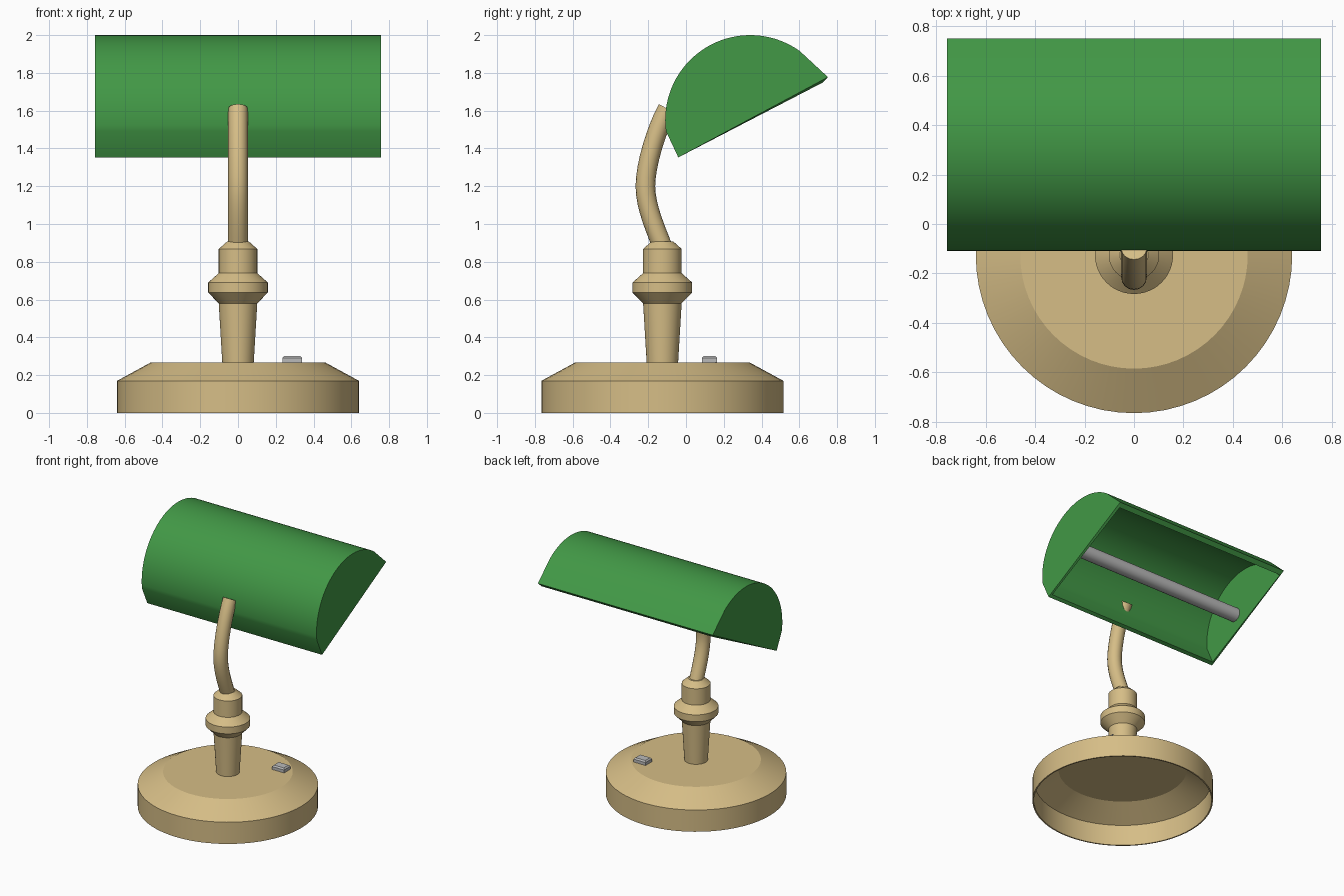
import bpy, bmesh, math
from mathutils import Vector

if "Cube" in bpy.data.objects:
    bpy.data.objects.remove(bpy.data.objects["Cube"])

BASE_Y = -0.125          # lamp axis


def material(name, rgb):
    m = bpy.data.materials.new(name)
    m.diffuse_color = (*rgb, 1)
    m.use_nodes = True
    m.node_tree.nodes["Principled BSDF"].inputs["Base Color"].default_value = m.diffuse_color
    return m


BRASS = material("pale brass", (0.67, 0.51, 0.24))
GREEN = material("green", (0.054, 0.314, 0.061))
GREY = material("light grey", (0.49, 0.49, 0.49))


def finish(name, bm, mat, angle=25):
    bmesh.ops.recalc_face_normals(bm, faces=bm.faces)
    me = bpy.data.meshes.new(name)
    bm.to_mesh(me)
    bm.free()
    ob = bpy.data.objects.new(name, me)
    bpy.context.collection.objects.link(ob)
    me.materials.append(mat)
    bpy.ops.object.select_all(action='DESELECT')
    bpy.context.view_layer.objects.active = ob
    ob.select_set(True)
    bpy.ops.object.shade_smooth_by_angle(angle=math.radians(angle))
    return ob


def lathe(name, profile, mat, n=64):
    """Revolve (radius, z) points around the lamp axis."""
    bm = bmesh.new()
    vs = [bm.verts.new((r, BASE_Y, z)) for r, z in profile]
    es = [bm.edges.new(p) for p in zip(vs, vs[1:])]
    bmesh.ops.spin(bm, geom=vs + es, cent=(0, BASE_Y, 0), axis=(0, 0, 1),
                   angle=math.tau, steps=n, use_duplicate=False)
    bmesh.ops.remove_doubles(bm, verts=bm.verts, dist=1e-5)
    return finish(name, bm, mat)


# Hollow weighted foot, open underneath
lathe("base", [(0, 0.268), (0.46, 0.268), (0.64, 0.17), (0.64, 0),
               (0.63, 0), (0.63, 0.162), (0.455, 0.256), (0, 0.256)], BRASS)

# Turned stem with collar
lathe("stem", [(0, 0.262), (0.083, 0.262), (0.102, 0.58), (0.158, 0.637),
               (0.158, 0.69), (0.102, 0.74), (0.102, 0.868), (0.057, 0.908),
               (0, 0.908)], BRASS, 48)

# Curved arm, swept tube ending just inside the shade
cu = bpy.data.curves.new("arm", 'CURVE')
cu.dimensions = '3D'
cu.bevel_depth = 0.052
cu.bevel_resolution = 6
cu.resolution_u = 8
cu.use_fill_caps = True
path = [((-0.125, 0.88), (-0.03, 0.08)), ((-0.215, 1.2), (0.0, 0.11)),
        ((-0.098, 1.61), (0.06, 0.11))]
sp = cu.splines.new('BEZIER')
sp.bezier_points.add(len(path) - 1)
for p, ((y, z), (ty, tz)) in zip(sp.bezier_points, path):
    p.co = (0, y, z)
    p.handle_left = (0, y - ty, z - tz)
    p.handle_right = (0, y + ty, z + tz)
tmp = bpy.data.objects.new("arm_path", cu)
bpy.context.collection.objects.link(tmp)
bpy.context.view_layer.update()
me = bpy.data.meshes.new_from_object(tmp.evaluated_get(
    bpy.context.evaluated_depsgraph_get()))
me.materials.clear()
bm = bmesh.new()
bm.from_mesh(me)
bmesh.ops.remove_doubles(bm, verts=bm.verts, dist=1e-5)
bpy.data.objects.remove(tmp)
bpy.data.meshes.remove(me)
bpy.data.curves.remove(cu)
finish("arm", bm, BRASS, 40)

# Tilted shade frame: u along the opening, v up into the shade
TILT = math.radians(27.4)
MID = Vector((0, 0.34, 1.55))
U = Vector((0, math.cos(TILT), math.sin(TILT)))
V = Vector((0, -math.sin(TILT), math.cos(TILT)))


def shade_point(x, u, v):
    return Vector((x, 0, 0)) + MID + U * u + V * v


def arc(r, a0, a1, n=36):
    return [(r * math.cos(math.radians(a0 + (a1 - a0) * i / n)),
             r * math.sin(math.radians(a0 + (a1 - a0) * i / n)))
            for i in range(n + 1)]


# Half-round shade: outer shell, inner shell, end walls and rim
outer = [(-0.429, 0)] + arc(0.45, 160, 27) + [(0.47, 0.013)]
inner = [(-0.402, 0)] + arc(0.42, 160, 27) + [(0.434, 0)]
bm = bmesh.new()
rings = {}
for key, prof, half in (("o", outer, 0.757), ("i", inner, 0.742)):
    for s in (-1, 1):
        rings[key, s] = [bm.verts.new(shade_point(s * half, u, v)) for u, v in prof]
        bm.faces.new(rings[key, s])
    a, b = rings[key, -1], rings[key, 1]
    for k in range(len(a) - 1):
        bm.faces.new((a[k], a[k + 1], b[k + 1], b[k]))
loops = [[rings[k, -1][0], rings[k, -1][-1], rings[k, 1][-1], rings[k, 1][0]]
         for k in "oi"]
for k in range(4):
    j = (k + 1) % 4
    bm.faces.new((loops[0][k], loops[0][j], loops[1][j], loops[1][k]))
finish("shade", bm, GREEN)

# Tube bulb between the end walls
bm = bmesh.new()
n = 32
ends = [[bm.verts.new(shade_point(x, -0.055 + 0.052 * math.cos(math.tau * k / n),
                                  0.13 + 0.052 * math.sin(math.tau * k / n)))
         for k in range(n)] for x in (-0.741, 0.741)]
for k in range(n):
    j = (k + 1) % n
    bm.faces.new((ends[0][k], ends[0][j], ends[1][j], ends[1][k]))
for e in ends:
    bm.faces.new(e)
finish("bulb", bm, GREY, 40)

# Rocker switch on the foot, top slightly narrowed
bm = bmesh.new()
bmesh.ops.create_cube(bm, size=1)
for v in bm.verts:
    v.co = (0.287 + v.co.x * 0.105, 0.125 + v.co.y * 0.08, 0.282 + v.co.z * 0.038)
top = [e for e in bm.edges if all(v.co.z > 0.29 for v in e.verts)]
bmesh.ops.bevel(bm, geom=top, offset=0.01, segments=1, affect='EDGES')
finish("switch", bm, GREY, 10)
